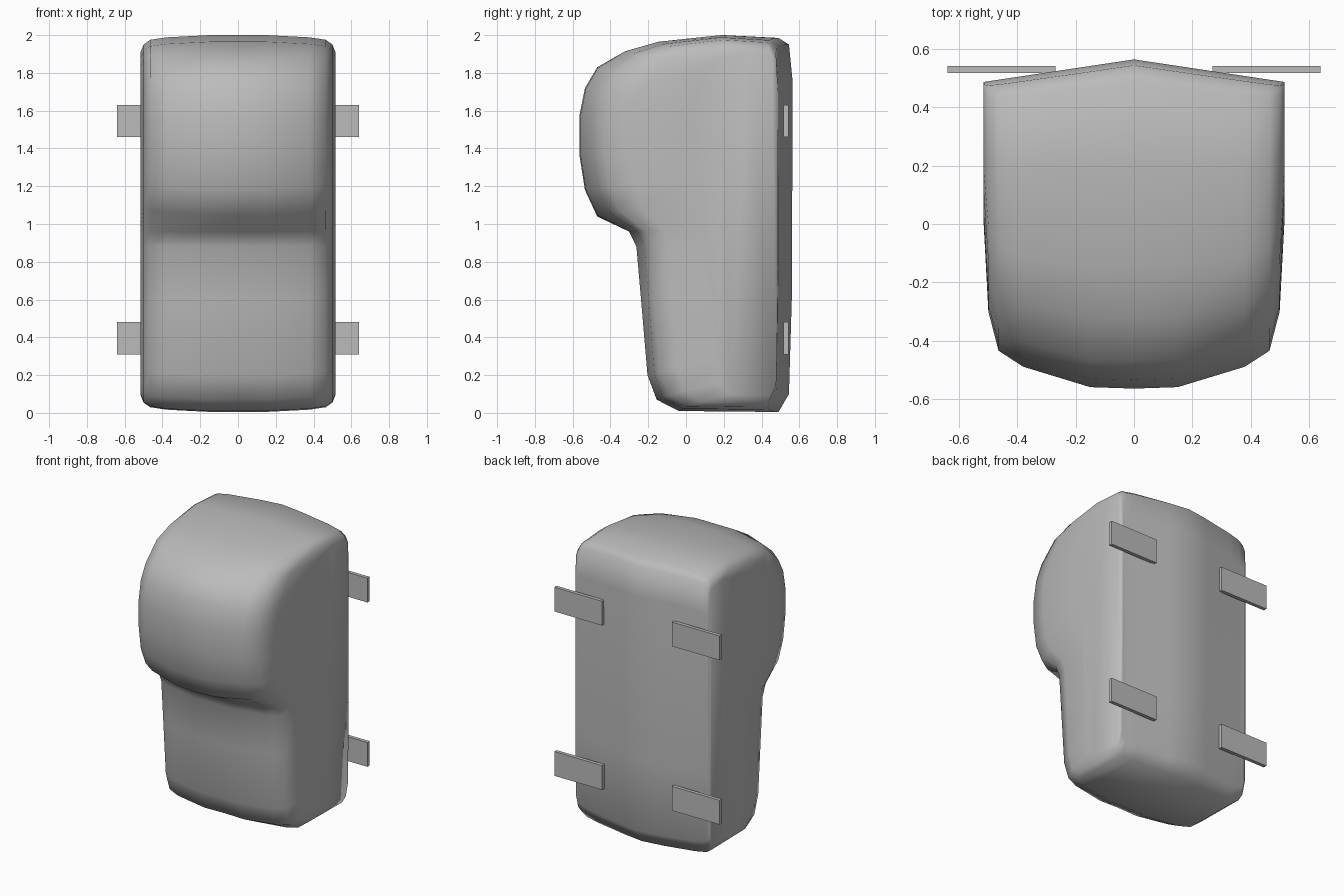
import bpy, bmesh, math

cube = bpy.data.objects.get("Cube")
if cube:
    bpy.data.objects.remove(cube, do_unlink=True)

grey = bpy.data.materials.new("plain_grey")
grey.use_nodes = True
grey.diffuse_color = (0.5, 0.5, 0.5, 1)
grey.node_tree.nodes["Principled BSDF"].inputs["Base Color"].default_value = (0.5, 0.5, 0.5, 1)


def make_object(name, bm):
    bmesh.ops.recalc_face_normals(bm, faces=bm.faces)
    mesh = bpy.data.meshes.new(name)
    bm.to_mesh(mesh)
    bm.free()
    mesh.materials.append(grey)
    obj = bpy.data.objects.new(name, mesh)
    bpy.context.collection.objects.link(obj)
    return obj


# Side outline of the body (y, z), from the lower back edge round the front
PROFILE = [
    (0.545, 0.1), (0.49, 0.005), (-0.03, 0.01), (-0.15, 0.07), (-0.2, 0.2),
    (-0.235, 0.6), (-0.26, 0.88), (-0.3, 0.96), (-0.47, 1.04), (-0.535, 1.18),
    (-0.565, 1.37), (-0.565, 1.57), (-0.535, 1.72), (-0.47, 1.83),
    (-0.32, 1.915), (-0.14, 1.965), (0.2, 2.0), (0.49, 1.985),
    (0.545, 1.95), (0.565, 1.75), (0.56, 0.6),
]
# Half-width, front of the bulge and height scale of each slice
SLICES = [(0, -0.565, 1), (0.15, -0.56, 1), (0.38, -0.49, 0.988),
          (0.465, -0.435, 0.975), (0.5, -0.3, 0.95), (0.516, 0.0, 0.91)]
BACK, FRONT = 0.565, -0.565
BULGE_MIDDLE = 1.43


def slice_point(x, front, height, y, z):
    back = BACK - 0.15 * abs(x)
    depth = (back - front) / (BACK - FRONT)
    if y < -0.4:  # the bulge narrows towards the sides
        z += (BULGE_MIDDLE - z) * (1 - depth) * 0.5
    return x, back - (BACK - y) * depth, 1 + (z - 1) * height


# Body: the outline lofted across the width, with a ridged back
bm = bmesh.new()
slices = [(-x, f, h) for x, f, h in SLICES[:0:-1]] + SLICES
rings = [[bm.verts.new(slice_point(*s, y, z)) for y, z in PROFILE] for s in slices]
for a, b in zip(rings, rings[1:]):
    for i in range(len(PROFILE)):
        j = (i + 1) % len(PROFILE)
        bm.faces.new((a[i], a[j], b[j], b[i]))
caps = [bm.faces.new(rings[0]), bm.faces.new(rings[-1])]
bmesh.ops.triangulate(bm, faces=caps)
body = make_object("body", bm)
bpy.context.view_layer.objects.active = body
body.select_set(True)
bpy.ops.object.shade_smooth_by_angle(angle=math.radians(100))
body.select_set(False)

# Four flat tabs on the back
for side, sx in (("left", 1), ("right", -1)):
    for level, z in (("lower", 0.395), ("upper", 1.545)):
        bm = bmesh.new()
        bmesh.ops.create_cube(bm, size=1)
        bmesh.ops.scale(bm, vec=(0.37, 0.025, 0.17), verts=bm.verts)
        bmesh.ops.translate(bm, vec=(sx * 0.455, 0.53, z), verts=bm.verts)
        make_object(f"{level}_{side}_tab", bm)
